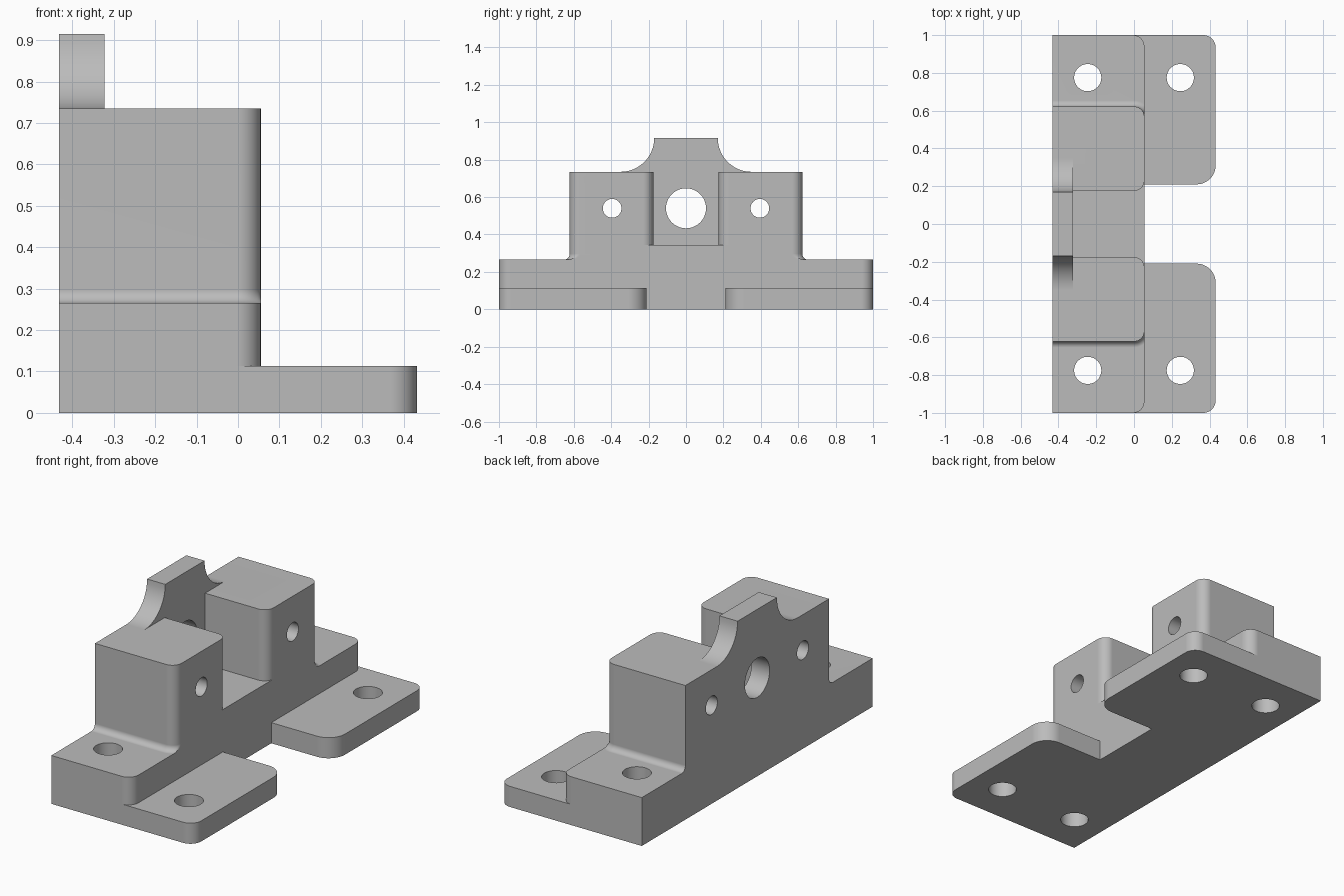
import bpy
import math
from mathutils import Vector

cube = bpy.data.objects.get("Cube")
if cube:
    bpy.data.objects.remove(cube, do_unlink=True)

BACK, FACE = -0.432, 0.055      # x limits of the main block
SEG = 12                        # segments per quarter round

grey = bpy.data.materials.new("plain_grey")
grey.use_nodes = True
grey.diffuse_color = (0.5, 0.5, 0.5, 1)
grey.node_tree.nodes["Principled BSDF"].inputs["Base Color"].default_value = (0.5, 0.5, 0.5, 1)


def loft(name, rings):
    """Closed solid through a stack of equal-length rings."""
    n = len(rings[0])
    verts = [p for ring in rings for p in ring]
    faces = [list(range(n))[::-1], [len(verts) - n + i for i in range(n)]]
    for k in range(len(rings) - 1):
        for i in range(n):
            j = (i + 1) % n
            faces.append([k * n + i, k * n + j, (k + 1) * n + j, (k + 1) * n + i])
    mesh = bpy.data.meshes.new(name)
    mesh.from_pydata(verts, [], faces)
    mesh.materials.append(grey)
    obj = bpy.data.objects.new(name, mesh)
    bpy.context.collection.objects.link(obj)
    return obj


def slab(name, outline, z0, z1):
    return loft(name, [[(x, y, z) for x, y in outline] for z in (z0, z1)])


def cross_slab(name, outline, x0, x1):
    return loft(name, [[(x, y, z) for y, z in outline] for x in (x0, x1)])


def arc(cx, cy, r, start, end):
    return [(cx + r * math.cos(math.radians(start + (end - start) * i / SEG)),
             cy + r * math.sin(math.radians(start + (end - start) * i / SEG)))
            for i in range(SEG + 1)]


def circle(cx, cy, r, n=48):
    return [(cx + r * math.cos(math.tau * i / n), cy + r * math.sin(math.tau * i / n))
            for i in range(n)]


def rounded(x0, x1, y0, y1, r):
    """Rectangle with both +x corners rounded."""
    return ([(x0, y0)] + arc(x1 - r, y0 + r, r, -90, 0)
            + arc(x1 - r, y1 - r, r, 0, 90) + [(x0, y1)])


def combine(target, other, operation):
    mod = target.modifiers.new("combine", "BOOLEAN")
    mod.operation, mod.solver, mod.object = operation, "EXACT", other
    bpy.context.view_layer.objects.active = target
    bpy.ops.object.modifier_apply(modifier=mod.name)
    bpy.data.objects.remove(other, do_unlink=True)


# Thin mounting plate with two feet and a gap between them
half = arc(0.332, 0.31, 0.1, -90, 0) + arc(0.367, 0.935, 0.065, 0, 90)
foot = [(FACE, 0.21)] + half + [(BACK, 1)]
mirrored = [(x, -y) for x, y in reversed(foot)]
bracket = slab("bracket_body", mirrored + foot, 0, 0.113)

# Thick rail and the block under the slot
combine(bracket, slab("rail", rounded(BACK, FACE, -1, 1, 0.06), 0.05, 0.265), "UNION")
core = [(BACK, -0.4), (FACE, -0.4), (FACE, 0.4), (BACK, 0.4)]
combine(bracket, slab("slot_floor", core, 0.15, 0.345), "UNION")


# Towers, flared at the foot into a small fillet that stops at the front face
def tower(side):
    r, fillet = 0.055, 0.032
    levels = [(0.2, fillet)]
    for i in range(9):
        a = math.radians(90 * i / 8)
        levels.append((0.265 + fillet * (1 - math.cos(a)), fillet * (1 - math.sin(a))))
    levels.append((0.735, 0))
    rings = []
    for z, off in levels:
        outline = ([(BACK, 0.175)] + arc(FACE - r, 0.175 + r, r, -90, 0)
                   + arc(FACE - r, 0.622 - r, r + off, 0, 90) + [(BACK, 0.622 + off)])
        ring = [(min(x, FACE), side * y, z) for x, y in outline]
        rings.append(ring if side > 0 else ring[::-1])
    return loft("tower", rings)


for side in (1, -1):
    combine(bracket, tower(side), "UNION")

# Upright back plate with concave shoulders
shoulder = arc(0.35, 0.915, 0.18, 270, 180)
profile = [(0.35, 0.3)] + shoulder
profile += [(-y, z) for y, z in reversed(profile)]
combine(bracket, cross_slab("back_plate", profile, BACK, -0.322), "UNION")

# Bores: one shaft hole, two cross holes, four mounting holes
combine(bracket, cross_slab("shaft_bore", circle(0, 0.54, 0.107), -0.6, -0.2), "DIFFERENCE")
for side in (1, -1):
    combine(bracket, cross_slab("cross_bore", circle(side * 0.395, 0.54, 0.05), -0.6, 0.3),
            "DIFFERENCE")
    for x in (-0.245, 0.245):
        combine(bracket, slab("mount_bore", circle(x, side * 0.775, 0.072), -0.2, 0.5),
                "DIFFERENCE")

# Smooth rounds, crisp edges
bpy.ops.object.select_all(action="DESELECT")
bracket.select_set(True)
bpy.context.view_layer.objects.active = bracket
bpy.ops.object.shade_smooth_by_angle(angle=math.radians(30))
weighted = bracket.modifiers.new("even_shading", "WEIGHTED_NORMAL")
weighted.keep_sharp = True
